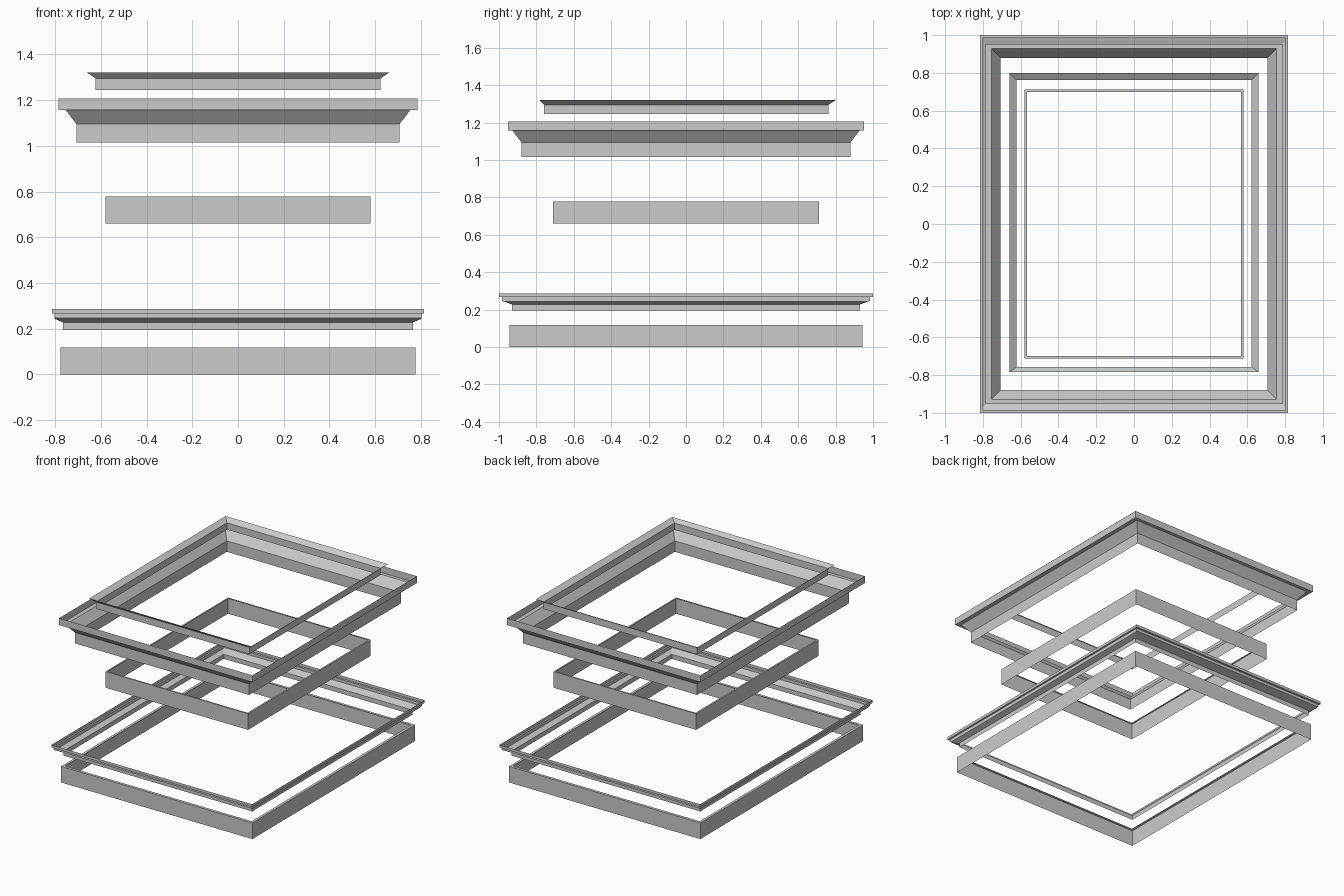
import bpy
import bmesh

if "Cube" in bpy.data.objects:
    bpy.data.objects.remove(bpy.data.objects["Cube"])


def frame(name, profile):
    """Sweep a moulding profile round a rectangle with mitred corners.
    Each profile point is (half_width, front_y, back_y, z)."""
    bm = bmesh.new()
    loops = []
    for x, front, back, z in profile:
        corners = [(-x, front), (x, front), (x, back), (-x, back)]
        loops.append([bm.verts.new((cx, cy, z)) for cx, cy in corners])
    for low, high in zip(loops, loops[1:]):
        for i in range(4):
            j = (i + 1) % 4
            bm.faces.new((low[i], low[j], high[j], high[i]))
    mesh = bpy.data.meshes.new(name)
    bm.to_mesh(mesh)
    bm.free()
    obj = bpy.data.objects.new(name, mesh)
    bpy.context.collection.objects.link(obj)
    return obj


def even(points):
    """Expand (half_width, half_depth, z) to a front/back symmetric profile."""
    return [(x, -y, y, z) for x, y, z in points]


# Plain bottom band with a narrow inward lip
frame("base_band", even([(0.777, 0.943, 0.0), (0.777, 0.943, 0.118),
                         (0.757, 0.923, 0.118)]))

# Thin stepped moulding
frame("stepped_moulding", even([(0.766, 0.93, 0.195), (0.766, 0.93, 0.228),
                                (0.803, 0.972, 0.243), (0.803, 0.985, 0.247),
                                (0.803, 0.985, 0.267), (0.815, 1.0, 0.267),
                                (0.815, 1.0, 0.287)]))

# Plain middle band with a narrow inward lip
frame("middle_band", even([(0.579, 0.711, 0.66), (0.579, 0.711, 0.778),
                           (0.567, 0.7, 0.778)]))

# Large flared cornice
frame("cornice", even([(0.707, 0.88, 1.015), (0.707, 0.88, 1.095),
                       (0.754, 0.928, 1.157), (0.785, 0.953, 1.157),
                       (0.785, 0.953, 1.207)]))

# Small flared top rim, its flare a little deeper at the back
frame("top_rim", [(0.623, -0.758, 0.762, 1.245), (0.623, -0.758, 0.762, 1.295),
                  (0.66, -0.783, 0.8, 1.32)])
